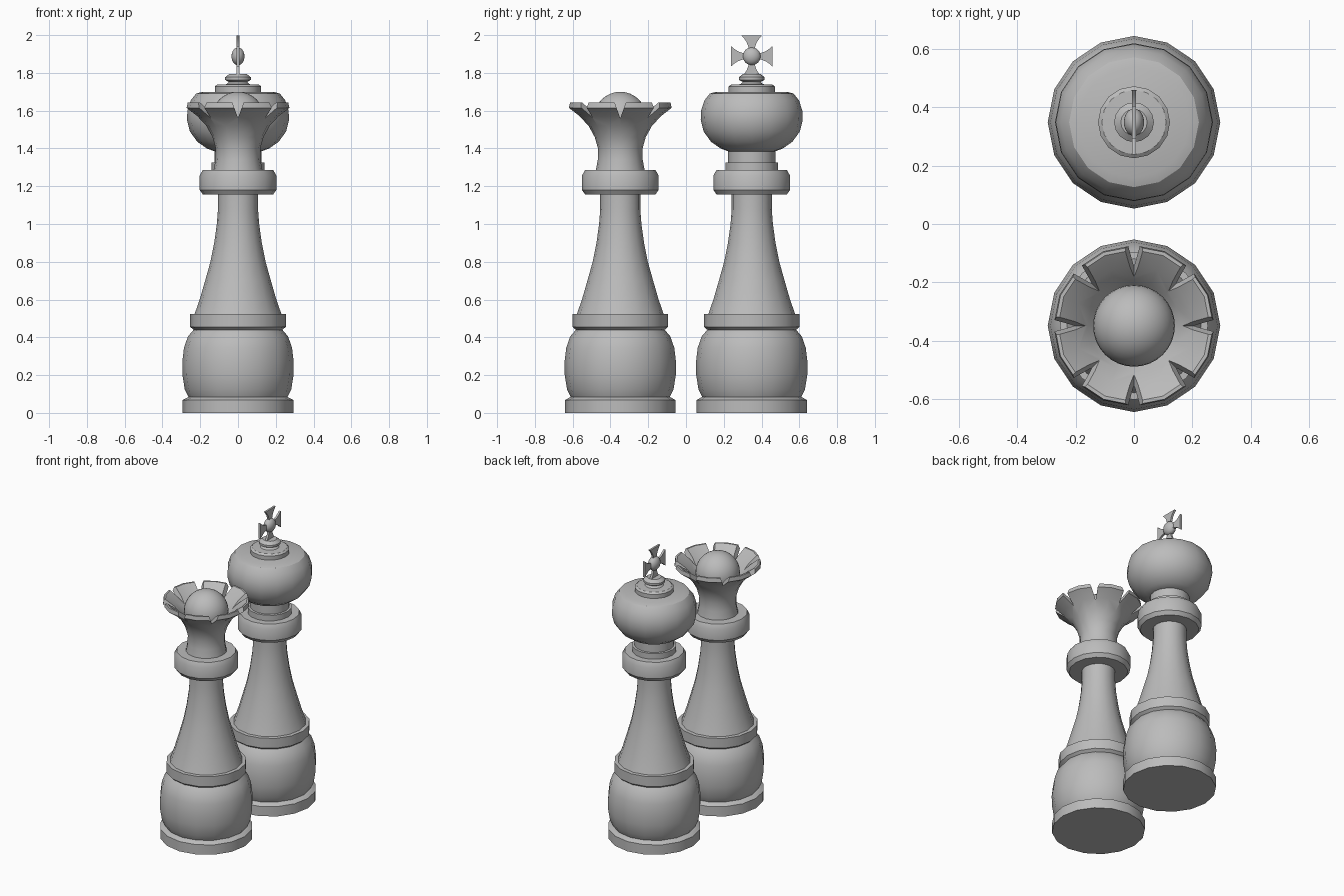
import bpy, bmesh, math
from mathutils import Matrix, Vector

if "Cube" in bpy.data.objects:
    bpy.data.objects.remove(bpy.data.objects["Cube"], do_unlink=True)

SIDES = 16
OFFSET = 0.348

stone = bpy.data.materials.new("plain grey")
stone.use_nodes = True
GREY = (0.5, 0.5, 0.5, 1)
stone.diffuse_color = GREY
stone.node_tree.nodes["Principled BSDF"].inputs["Base Color"].default_value = GREY


def finish(name, bm, y, angle=32):
    bmesh.ops.recalc_face_normals(bm, faces=bm.faces)
    mesh = bpy.data.meshes.new(name)
    bm.to_mesh(mesh)
    bm.free()
    mesh.materials.append(stone)
    ob = bpy.data.objects.new(name, mesh)
    bpy.context.collection.objects.link(ob)
    ob.location.y = y
    smooth(ob, angle)
    return ob


def smooth(ob, angle=32):
    bpy.ops.object.select_all(action='DESELECT')
    ob.select_set(True)
    bpy.context.view_layer.objects.active = ob
    bpy.ops.object.shade_smooth_by_angle(angle=math.radians(angle))


def lathe(name, profile, y, angle=32):
    """Turn a closed (radius, height) profile about the vertical axis."""
    bm = bmesh.new()
    points = [(0, profile[0][1])] + profile + [(0, profile[-1][1])]
    verts = [bm.verts.new((r, 0, z)) for r, z in points]
    edges = [bm.edges.new(pair) for pair in zip(verts, verts[1:])]
    bmesh.ops.spin(bm, geom=verts + edges, cent=(0, 0, 0), axis=(0, 0, 1),
                   angle=math.tau, steps=SIDES, use_merge=True)
    bmesh.ops.remove_doubles(bm, verts=bm.verts, dist=0.0005)
    return finish(name, bm, y, angle)


def ball(name, radius, z, y, flat=1.0):
    bm = bmesh.new()
    bmesh.ops.create_uvsphere(bm, u_segments=32, v_segments=16, radius=radius)
    bmesh.ops.scale(bm, vec=(flat, 1, 1), verts=bm.verts)
    bmesh.ops.translate(bm, vec=(0, 0, z), verts=bm.verts)
    return finish(name, bm, y)


def prism(bm, outline, half, place):
    """Extrude a (u, v) outline along x and place it with a function."""
    rings = [[bm.verts.new(place(s * half, u, v)) for u, v in outline] for s in (-1, 1)]
    bm.faces.new(rings[0])
    bm.faces.new(rings[1][::-1])
    for i in range(len(outline)):
        j = (i + 1) % len(outline)
        bm.faces.new((rings[0][i], rings[0][j], rings[1][j], rings[1][i]))


# Turned parts shared by both pieces
BASE = [(.293, 0), (.293, .068), (.28, .075), (.262, .085)]
BELLY = [(.262, .085), (.282, .125), (.294, .2), (.295, .27), (.286, .345),
         (.265, .405), (.235, .44)]
COLLAR = [(.235, .44), (.253, .455), (.253, .523), (.22, .525)]
STEM = [(.23, .523), (.203, .6), (.174, .7), (.146, .8), (.126, .9), (.112, 1),
        (.106, 1.08), (.106, 1.16)]
RING = [(.185, 1.155), (.203, 1.18), (.203, 1.255), (.187, 1.286)]

for piece, y in (("king", OFFSET), ("queen", -OFFSET)):
    for part, profile in (("base", BASE), ("belly", BELLY), ("collar", COLLAR),
                          ("stem", STEM), ("ring", RING)):
        lathe(piece + "_" + part, profile, y)

# King head and finial
lathe("king_neck", [(.14, 1.28), (.14, 1.325), (.125, 1.326), (.125, 1.4)], OFFSET)
lathe("king_head", [(.125, 1.385), (.165, 1.4), (.215, 1.435), (.255, 1.49), (.27, 1.55),
                    (.268, 1.6), (.25, 1.655), (.222, 1.69), (.19, 1.7)], OFFSET)
lathe("king_cap", [(.123, 1.69), (.123, 1.728), (.11, 1.738), (.06, 1.74), (.048, 1.752),
                   (.068, 1.763), (.068, 1.777), (.045, 1.795)], OFFSET)
ball("king_cross_boss", .047, 1.888, OFFSET, .73)

# Flared cross: one curved arm turned four times
bm = bmesh.new()
side = [(.02, .013), (.05, .018), (.075, .027), (.095, .041), (.111, .055)]
arm = side + [(u, -v) for u, v in reversed(side)]
for k in range(4):
    turn = Matrix.Rotation(k * math.pi / 2, 3, 'X')
    prism(bm, arm, .007,
          lambda x, u, v: turn @ Vector((x, v, u)) + Vector((0, 0, 1.888)))
finish("king_cross", bm, OFFSET)

# Queen crown: flared cup with eight V notches
cup = lathe("queen_crown", [(.13, 1.28), (.119, 1.34), (.118, 1.4), (.135, 1.46),
                            (.168, 1.52), (.215, 1.57), (.276, 1.615), (.272, 1.642),
                            (.26, 1.642), (.205, 1.6), (.158, 1.55), (.12, 1.5)], -OFFSET)
bm = bmesh.new()
wedge = [(0, 1.56), (.043, 1.68), (-.043, 1.68)]
for k in range(8):
    spin = Matrix.Rotation(k * math.pi / 4, 3, 'Z')
    prism(bm, wedge, .11, lambda x, u, v: spin @ Vector((x + .23, u, v)))
cutter = finish("notch_cutter", bm, -OFFSET)
cutter.hide_render = True
cut = cup.modifiers.new("notches", 'BOOLEAN')
cut.operation = 'DIFFERENCE'
cut.solver = 'EXACT'
cut.object = cutter
smooth(cup)
bpy.ops.object.modifier_apply(modifier=cut.name)
bpy.data.objects.remove(cutter, do_unlink=True)
smooth(cup)
ball("queen_crown_ball", .14, 1.56, -OFFSET)
